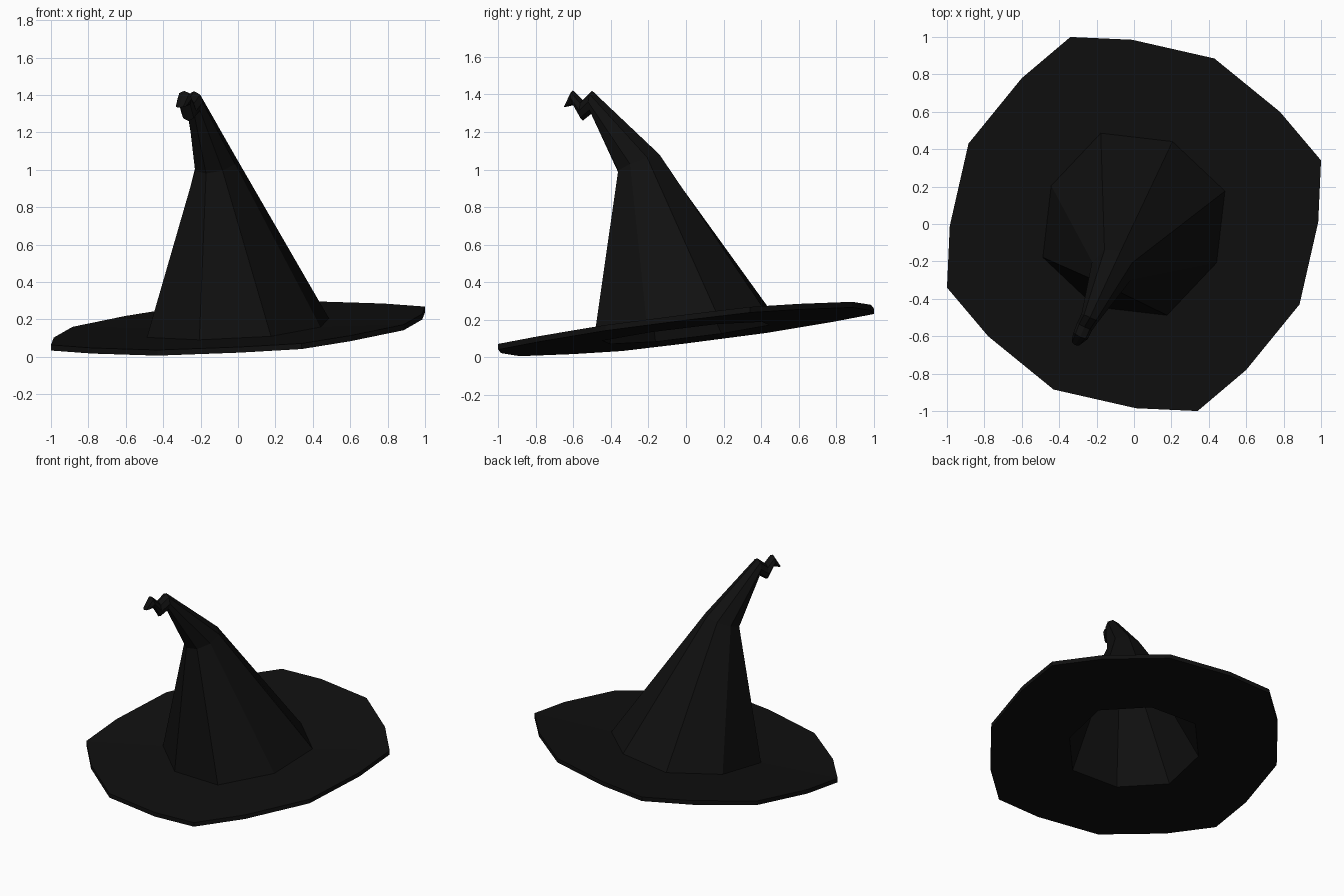
import bpy, bmesh
from math import sin, cos, radians
from mathutils import Vector

if "Cube" in bpy.data.objects:
    bpy.data.objects.remove(bpy.data.objects["Cube"])

felt = bpy.data.materials.new("black_felt")
felt.use_nodes = True
BLACK = (0.005, 0.005, 0.005, 1)
felt.diffuse_color = BLACK
bsdf = felt.node_tree.nodes["Principled BSDF"]
bsdf.inputs["Base Color"].default_value = BLACK
bsdf.inputs["Roughness"].default_value = 0.9

LEAN = radians(65)          # bearing of the crown's back; the tip droops the other way
BACK = Vector((cos(LEAN), sin(LEAN), 0))
SIDE = Vector((-sin(LEAN), cos(LEAN), 0))
UP = Vector((0, 0, 1))


def tilted(x, y, height):
    """Point on the slanted plane of the brim."""
    return Vector((x, y, height + 0.063 * x + 0.116 * y))


def base_ring(radius, height):
    """Slightly uneven octagon where the crown meets the brim."""
    ring = []
    for k in range(8):
        a = LEAN + radians(45 * (k - 1))
        r = radius * (1.03 if k % 2 == 0 else 0.97)
        ring.append(tilted(r * cos(a), r * sin(a), height))
    return ring


def crown_ring(centre, back, rise, side, scale=1.0):
    """Octagon spanned by a sloping back axis and a level side axis."""
    u = (BACK * back + UP * rise) * scale
    v = SIDE * side * scale
    return [Vector(centre) + u * cos(a) + v * sin(a)
            for a in (radians(45 * (k - 1)) for k in range(8))]


def with_midpoints(ring):
    out = []
    for p, q in zip(ring, ring[1:] + ring[:1]):
        out += [p, (p + q) / 2]
    return out


def loft(name, rings, capped):
    bm = bmesh.new()
    loops = [[bm.verts.new(p) for p in ring] for ring in rings]
    n = len(loops[0])
    for low, high in zip(loops, loops[1:]):
        for i in range(n):
            j = (i + 1) % n
            bm.faces.new((low[i], low[j], high[j], high[i]))
    if capped:
        bm.faces.new(loops[0][::-1])
        bm.faces.new(loops[-1])
    mesh = bpy.data.meshes.new(name)
    bm.to_mesh(mesh)
    bm.free()
    mesh.materials.append(felt)
    obj = bpy.data.objects.new(name, mesh)
    bpy.context.collection.objects.link(obj)
    return obj


# Brim: a quarter of the ragged outline, turned four times
quarter = [(1.0, 0.34), (0.78, 0.6), (0.43, 0.885), (-0.01, 0.985)]
outline = []
for turn in range(4):
    outline += quarter
    quarter = [(-y, x) for x, y in quarter]

loft("brim", [
    with_midpoints(base_ring(0.46, 0.13)),
    [tilted(x, y, 0.136) for x, y in outline],
    [tilted(x, y, 0.166) for x, y in outline],
    with_midpoints(base_ring(0.5, 0.155)),
], capped=False)

# Crown: hollow lining first, then the outside up to the crumpled tip
knee = ((-0.12, -0.25, 1.03), 0.12, 0.05, 0.115)
loft("crown", [
    crown_ring((-0.2, -0.42, 1.24), 0.03, 0.03, 0.03),
    crown_ring(*knee, scale=0.8),
    base_ring(0.46, 0.13),
    base_ring(0.505, 0.15),
    crown_ring(*knee),
    crown_ring((-0.235, -0.5, 1.36), 0, 0.06, 0.05),
    crown_ring((-0.265, -0.55, 1.315), 0, 0.055, 0.045),
    crown_ring((-0.285, -0.597, 1.38), -0.007, 0.042, 0.042),
    crown_ring((-0.305, -0.625, 1.34), -0.025, -0.007, 0.03),
], capped=True)
